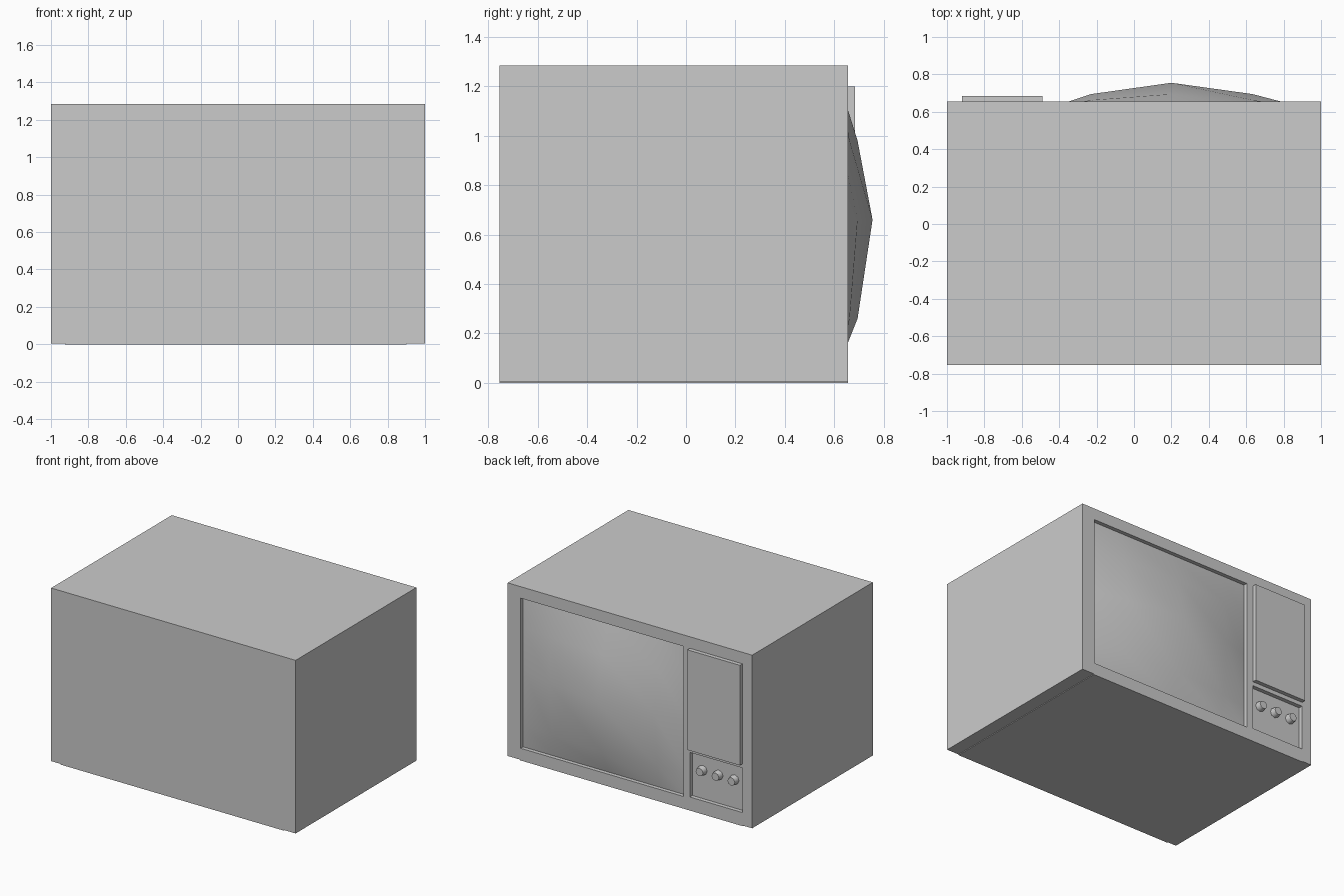
import bpy, bmesh
from math import radians

if "Cube" in bpy.data.objects:
    bpy.data.objects.remove(bpy.data.objects["Cube"])

FACE = 0.655   # plane of the screen side
DEPTH = 0.03   # recess depth / panel thickness


def box(name, x, y, z):
    bpy.ops.mesh.primitive_cube_add(
        size=1, location=[(a + b) / 2 for a, b in (x, y, z)])
    ob = bpy.context.object
    ob.name = name
    ob.scale = [b - a for a, b in (x, y, z)]
    bpy.ops.object.transform_apply(location=False, rotation=False, scale=True)
    return ob


def cut(target, name, x, z):
    cutter = box(name, x, (FACE - DEPTH, FACE + 0.1), z)
    cutter.hide_render = True
    mod = target.modifiers.new(name, 'BOOLEAN')
    mod.operation = 'DIFFERENCE'
    mod.solver = 'EXACT'
    mod.object = cutter
    bpy.context.view_layer.objects.active = target
    bpy.ops.object.modifier_apply(modifier=name)
    bpy.data.objects.remove(cutter, do_unlink=True)


# Cabinet with recesses for the screen and the knob panel
cabinet = box("cabinet", (-1, 1), (-0.755, FACE), (0.005, 1.285))
cut(cabinet, "screen_recess", (-0.437, 0.894), (0.09, 1.2))
cut(cabinet, "knob_recess", (-0.92, -0.49), (0.10, 0.43))

# Thin base plate
box("base_plate", (-0.925, 0.90), (-0.755, FACE), (0, 0.005))

# Raised speaker panel
box("speaker_panel", (-0.92, -0.49), (FACE, FACE + DEPTH), (0.46, 1.2))

# Bulging screen: coarse smooth-shaded grid
xs = (-0.437, -0.23, 0.2, 0.635, 0.894)
zs = (0.09, 0.26, 0.66, 0.98, 1.2)
bulge = (0, 0.53, 1, 0.53, 0)
bm = bmesh.new()
rows = [[bm.verts.new((x, FACE - DEPTH + 0.001 + 0.129 * bx * bz, z))
         for x, bx in zip(xs, bulge)] for z, bz in zip(zs, bulge)]
for lo, hi in zip(rows, rows[1:]):
    for i in range(4):
        bm.faces.new((lo[i], hi[i], hi[i + 1], lo[i + 1])).smooth = True
mesh = bpy.data.meshes.new("screen")
bm.to_mesh(mesh)
bm.free()
bpy.context.collection.objects.link(bpy.data.objects.new("screen", mesh))

# Row of three knobs
for i in range(3):
    bpy.ops.mesh.primitive_cone_add(
        vertices=8, radius1=0.036, radius2=0.03, depth=0.04,
        location=(-0.575 - 0.13 * i, FACE - DEPTH + 0.02, 0.31),
        rotation=(radians(-90), 0, 0))
    bpy.context.object.name = f"knob_{i + 1}"
    bpy.ops.object.shade_smooth_by_angle(angle=radians(50))
